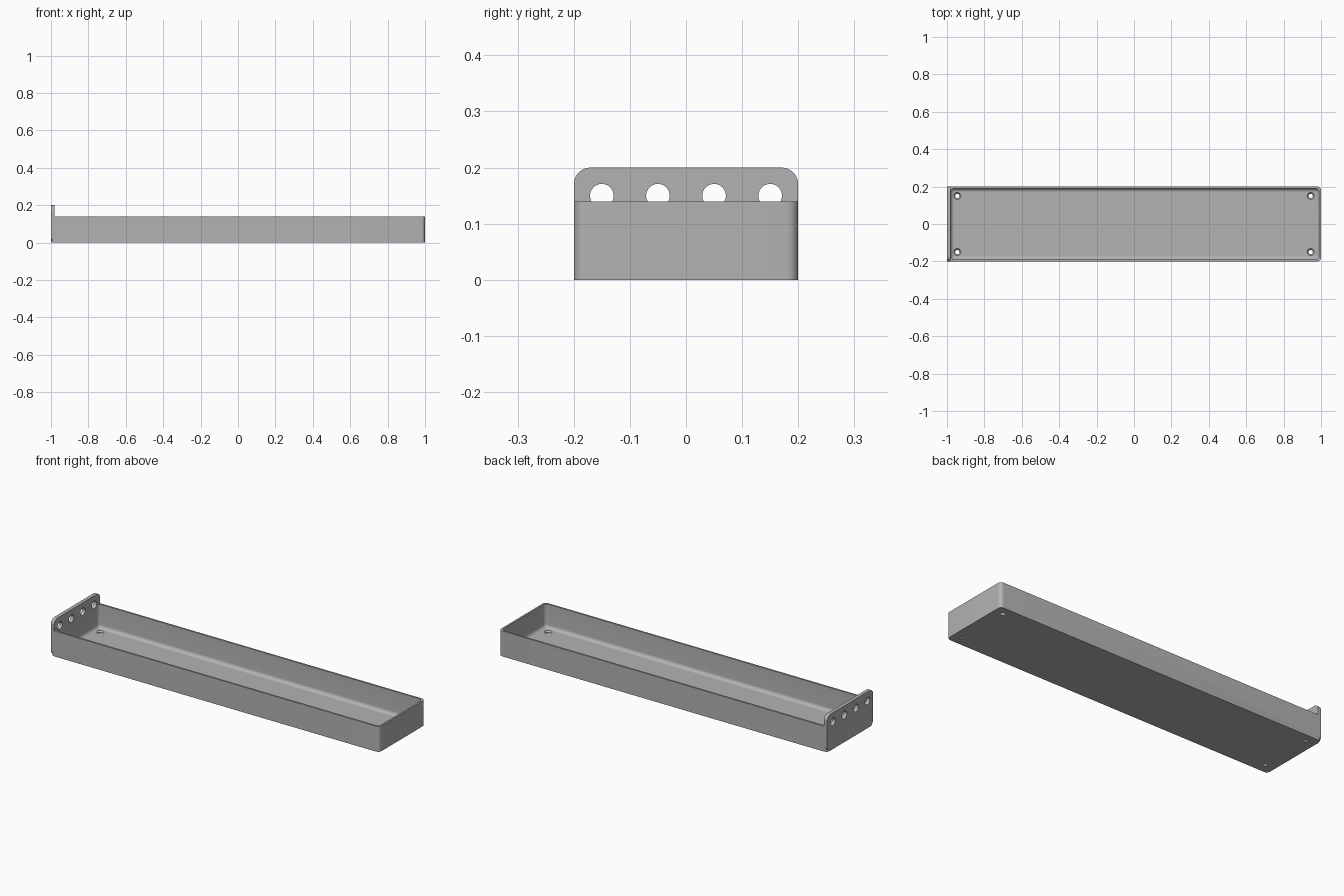
import bpy, bmesh, math
from mathutils import Matrix

if "Cube" in bpy.data.objects:
    bpy.data.objects.remove(bpy.data.objects["Cube"], do_unlink=True)

grey = bpy.data.materials.new("plain_grey")
grey.use_nodes = True
colour = (0.45, 0.45, 0.45, 1)
grey.diffuse_color = colour
grey.node_tree.nodes["Principled BSDF"].inputs["Base Color"].default_value = colour


def rounded_rect(x0, x1, y0, y1, r, steps=8):
    """Outline of a rectangle with round corners, counter-clockwise."""
    pts = []
    corners = ((x1 - r, y1 - r), (x0 + r, y1 - r), (x0 + r, y0 + r), (x1 - r, y0 + r))
    for k, (cx, cy) in enumerate(corners):
        for i in range(steps + 1):
            a = math.pi / 2 * (k + i / steps)
            pts.append((cx + r * math.cos(a), cy + r * math.sin(a)))
    return pts


def loft(name, loops):
    """Closed solid through a stack of equal-length point loops."""
    bm = bmesh.new()
    rings = [[bm.verts.new(p) for p in loop] for loop in loops]
    for a, b in zip(rings, rings[1:]):
        for i in range(len(a)):
            j = (i + 1) % len(a)
            bm.faces.new((a[i], a[j], b[j], b[i]))
    bm.faces.new(rings[0][::-1])
    bm.faces.new(rings[-1])
    bmesh.ops.recalc_face_normals(bm, faces=bm.faces)
    return finish(name, bm)


def finish(name, bm):
    mesh = bpy.data.meshes.new(name)
    bm.to_mesh(mesh)
    bm.free()
    mesh.materials.append(grey)
    obj = bpy.data.objects.new(name, mesh)
    bpy.context.collection.objects.link(obj)
    return obj


def boolean(target, other, operation):
    """Apply a boolean and drop the helper."""
    mod = target.modifiers.new(operation.lower(), 'BOOLEAN')
    mod.operation, mod.solver, mod.object = operation, 'EXACT', other
    bpy.ops.object.select_all(action='DESELECT')
    bpy.context.view_layer.objects.active = target
    target.select_set(True)
    bpy.ops.object.modifier_apply(modifier=mod.name)
    bpy.data.objects.remove(other, do_unlink=True)


HALF_W, HEIGHT, WALL, FLOOR, PLATE = 0.2, 0.14, 0.01, 0.01, 0.02


def level(x0, x1, inset, r, z):
    return [(x, y, z) for x, y in rounded_rect(
        x0 + inset, x1 - inset, inset - HALF_W, HALF_W - inset, r)]


# Tray: outer wall, rim, inner wall, filleted floor
loops = [level(-1, 1, 0, 0.02, z) for z in (0, HEIGHT)]
inner = (-1 + PLATE - WALL, 1)
loops.append(level(*inner, WALL, 0.02, HEIGHT))
fillet = 0.019
for i in range(9):
    a = math.pi / 2 * i / 8
    off = fillet * (1 - math.cos(a))
    loops.append(level(*inner, WALL + off, 0.02 - off,
                       FLOOR + fillet * (1 - math.sin(a))))
tray = loft("tray", loops)

# End plate, round at all four corners
outline = rounded_rect(-HALF_W, HALF_W, 0, 0.2, 0.03, 12)
plate = loft("end_plate", [[(x, y, z) for y, z in outline] for x in (-1, -1 + PLATE)])
boolean(tray, plate, 'UNION')

# Row of holes through the end plate
bm = bmesh.new()
for y in (-0.15, -0.05, 0.05, 0.15):
    bmesh.ops.create_cone(bm, cap_ends=True, segments=40, radius1=0.021, radius2=0.021,
                          depth=0.1, matrix=Matrix.Translation((-1, y, 0.15))
                          @ Matrix.Rotation(math.pi / 2, 4, 'Y'))
boolean(tray, finish("plate_hole_cutter", bm), 'DIFFERENCE')

# Countersunk screw holes in the floor corners
for x in (-0.945, 0.945):
    for y in (-0.15, 0.15):
        profile = ((0.011, -0.02), (0.011, 0.002), (0.019, FLOOR), (0.019, 0.03))
        rings = [[(x + r * math.cos(math.tau * i / 32), y + r * math.sin(math.tau * i / 32), z)
                  for i in range(32)] for r, z in profile]
        boolean(tray, loft("screw_hole_cutter", rings), 'DIFFERENCE')

tray.name = "tray_with_end_plate"
bpy.ops.object.shade_smooth_by_angle(angle=math.radians(30))
